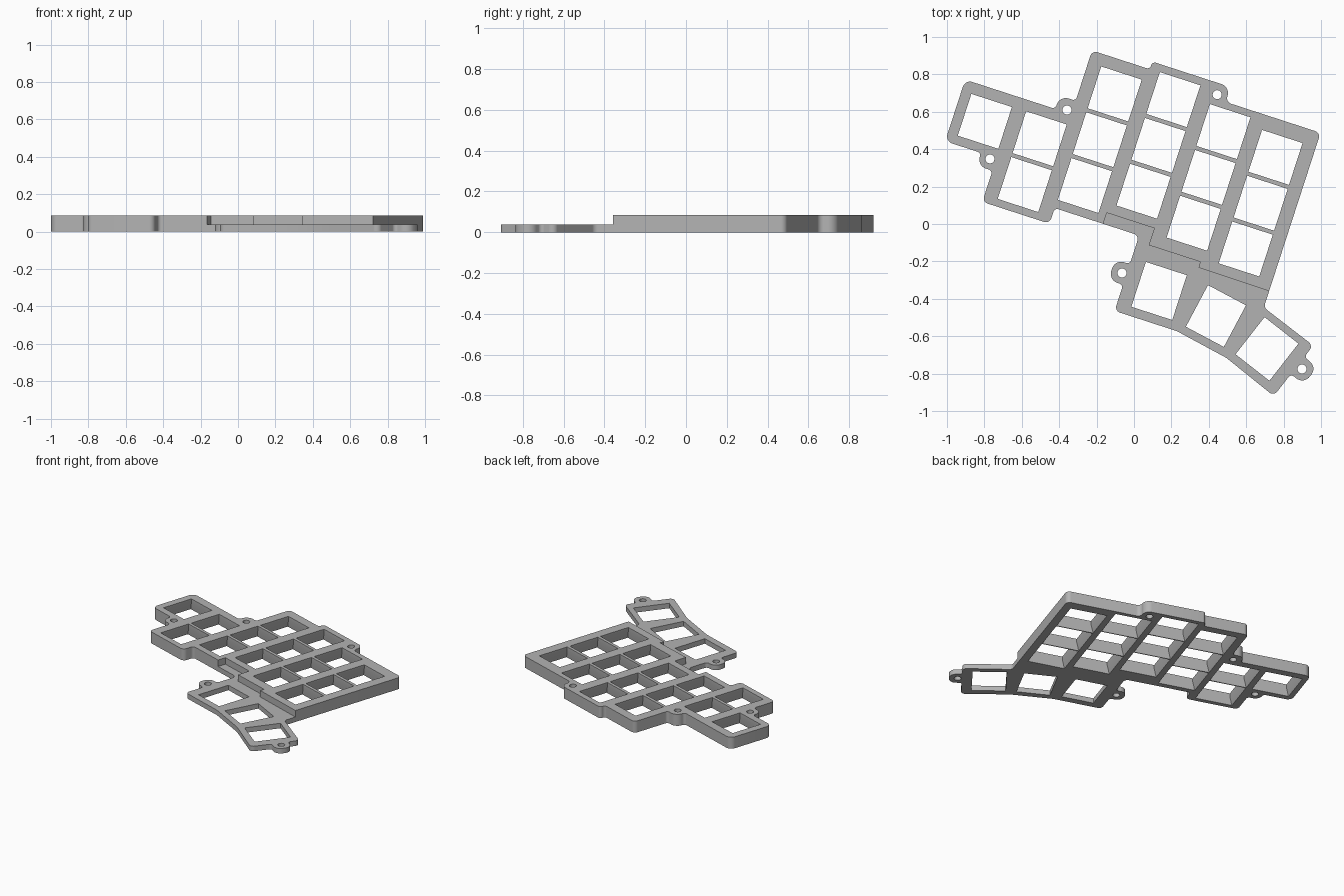
import bpy, bmesh, math
from mathutils import Matrix, Vector

cube = bpy.data.objects.get("Cube")
if cube:
    bpy.data.objects.remove(cube)

TILT = 18
DECK_HEIGHT = 0.085
THUMB_HEIGHT = 0.037

grey = bpy.data.materials.new("light_grey")
grey.use_nodes = True
colour = (0.45, 0.45, 0.45, 1)
grey.diffuse_color = colour
grey.node_tree.nodes["Principled BSDF"].inputs["Base Color"].default_value = colour


def turned(a, b, angle=TILT):
    """Point given in a frame turned clockwise about the origin."""
    return Matrix.Rotation(-math.radians(angle), 2) @ Vector((a, b))


def rounded(corners, steps=6):
    """Outline through (point, radius) corners, with filleted turns."""
    outline = []
    for i, (p, r) in enumerate(corners):
        if r == 0:
            outline.append(p)
            continue
        to_prev = (corners[i - 1][0] - p).normalized()
        to_next = (corners[(i + 1) % len(corners)][0] - p).normalized()
        half = to_prev.angle(to_next) / 2
        start = p + to_prev * (r / math.tan(half))
        end = p + to_next * (r / math.tan(half))
        centre = p + (to_prev + to_next).normalized() * (r / math.sin(half))
        for k in range(steps + 1):
            spoke = start.lerp(end, k / steps) - centre
            outline.append(centre + spoke.normalized() * r)
    return outline


def loft(bm, layers):
    """Closed solid through (outline, height) layers."""
    rings = [[bm.verts.new((p.x, p.y, z)) for p in pts] for pts, z in layers]
    bm.faces.new(rings[0])
    bm.faces.new(rings[-1])
    for low, high in zip(rings, rings[1:]):
        for i in range(len(low)):
            j = (i + 1) % len(low)
            bm.faces.new((low[i], low[j], high[j], high[i]))


def finish(bm, name):
    bmesh.ops.recalc_face_normals(bm, faces=bm.faces)
    mesh = bpy.data.meshes.new(name)
    bm.to_mesh(mesh)
    bm.free()
    mesh.materials.append(grey)
    obj = bpy.data.objects.new(name, mesh)
    bpy.context.collection.objects.link(obj)
    return obj


def rectangle(a, b, width, depth, angle=TILT):
    """Rectangle centred on (a, b) in its turned frame."""
    return [turned(a + sx * width / 2, b + sy * depth / 2, angle)
            for sx, sy in ((-1, -1), (1, -1), (1, 1), (-1, 1))]


def screw_hole(bm, a, b, angle=TILT, radius=0.024, sides=24):
    centre = turned(a, b, angle)
    ring = [centre + turned(radius, 0, 360 * k / sides) for k in range(sides)]
    loft(bm, [(ring, -0.02), (ring, 0.12)])


def plate(name, corners, height, cutter_bm):
    """Rounded plate with the cutter solids taken out."""
    bm = bmesh.new()
    outline = rounded(corners)
    loft(bm, [(outline, 0), (outline, height)])
    obj = finish(bm, name)
    cutter = finish(cutter_bm, name + "_cutter")
    cutter.hide_render = True
    cut = obj.modifiers.new("openings", "BOOLEAN")
    cut.operation = "DIFFERENCE"
    cut.solver = "EXACT"
    cut.object = cutter
    deps = bpy.context.evaluated_depsgraph_get()
    result = bpy.data.meshes.new_from_object(obj.evaluated_get(deps))
    obj.modifiers.clear()
    obj.data = result
    bpy.data.objects.remove(cutter)
    result.shade_smooth()
    result.set_sharp_from_angle(angle=math.radians(30))
    return obj


# Stepped seam shared by the two plates, from outer edge to inner edge
seam = [(turned(a, b), 0) for a, b in (
    (0.798, -0.118), (0.4, -0.115), (0.4, -0.083), (0.11, -0.083),
    (0.11, 0.012), (-0.157, 0.012), (-0.157, -0.05))]

# Main deck outline: staggered columns and three screw ears
deck = [(turned(a, b), r) for a, b, r in (
    (-0.43, -0.05, 0.02), (-0.43, -0.138, 0.03), (-0.808, -0.138, 0.03),
    (-0.808, 0.037, 0.02), (-0.895, 0.037, 0.05), (-0.895, 0.109, 0.02),
    (-1.097, 0.109, 0.04), (-1.097, 0.455, 0.04),
    (-0.59, 0.455, 0.02), (-0.59, 0.53, 0.05), (-0.5, 0.53, 0.02),
    (-0.5, 0.813, 0.03), (-0.175, 0.813, 0.02), (-0.175, 0.856, 0.02),
    (0.264, 0.856, 0.05), (0.264, 0.772, 0.03), (0.798, 0.772, 0.03))]

# Key openings: straight at the top, flared underneath
cutters = bmesh.new()
PITCH, KEY_W, KEY_D = 0.2575, 0.228, 0.235
columns = ((0.393, 1), (0.395, 2), (0.747, 3), (0.815, 3), (0.735, 3), (0.69, 3))
for col, (top, rows) in enumerate(columns):
    a = -0.928 + col * 0.3075
    for row in range(rows):
        b = top - KEY_D / 2 - row * PITCH
        hole = rectangle(a, b, KEY_W, KEY_D)
        flare = rectangle(a, b, KEY_W + 0.036, KEY_D + 0.016)
        loft(cutters, [(flare, -0.02), (flare, 0), (hole, 0.06), (hole, 0.12)])
for a, b in ((-0.84, 0.093), (-0.529, 0.469), (0.209, 0.795)):
    screw_hole(cutters, a, b)
plate("main_deck", deck + seam, DECK_HEIGHT, cutters)

# Thumb plate outline: fans out in three turned steps
thumb = [(turned(a, b, angle), r) for a, b, r, angle in (
    (0.045, -0.05, 0.03, 18), (0.045, -0.211, 0.02, 18),
    (-0.038, -0.211, 0.05, 18), (-0.038, -0.327, 0.05, 18),
    (0.045, -0.327, 0.02, 18), (0.045, -0.474, 0.03, 18),
    (0.395, -0.474, 0, 18), (0.83, -0.26, 0, 38),
    (1.155, -0.265, 0.03, 38), (1.155, -0.116, 0.02, 38),
    (1.243, -0.116, 0.05, 38), (1.243, 0, 0.05, 38),
    (1.155, 0, 0.02, 38), (1.155, 0.078, 0.03, 38),
    (0.798, -0.21, 0.03, 18))]

# Thumb openings, each turned a little further
cutters = bmesh.new()
for x, y, angle in ((0.134, -0.358, 18), (0.438, -0.492, 28), (0.711, -0.668, 38)):
    local = turned(x, y, -angle)
    hole = rectangle(local.x, local.y, 0.23, 0.252, angle)
    loft(cutters, [(hole, -0.02), (hole, 0.12)])
screw_hole(cutters, 0.02, -0.269)
screw_hole(cutters, 1.185, -0.058, 38)
plate("thumb_plate", thumb + seam[::1], THUMB_HEIGHT, cutters)
